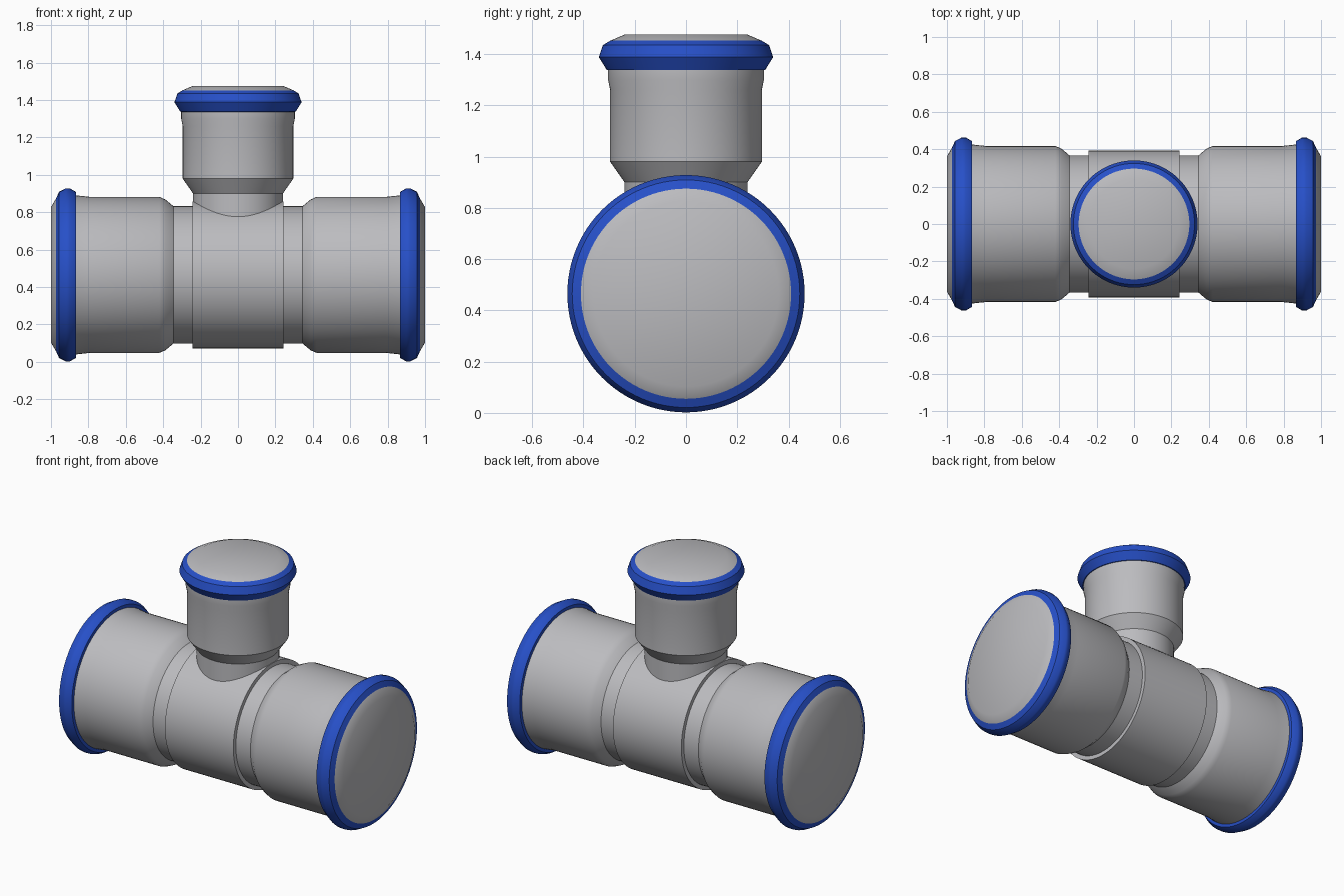
import bpy, bmesh, math
from mathutils import Matrix

cube = bpy.data.objects.get("Cube")
if cube:
    bpy.data.objects.remove(cube, do_unlink=True)

SEGMENTS = 96
AXIS_Z = 0.465


def make_material(name, rgb):
    mat = bpy.data.materials.new(name)
    mat.use_nodes = True
    color = (*rgb, 1.0)
    mat.diffuse_color = color
    mat.node_tree.nodes["Principled BSDF"].inputs["Base Color"].default_value = color
    return mat


steel = make_material("grey_steel", (0.50, 0.50, 0.52))
blue = make_material("blue_seal", (0.02, 0.08, 0.58))


def lathe(name, profile, mat, matrix, capped=False):
    """Turn (radius, height) points about z, optionally closing the far end."""
    bm = bmesh.new()
    rings = []
    for r, h in profile:
        angles = [2 * math.pi * i / SEGMENTS for i in range(SEGMENTS)]
        rings.append([bm.verts.new((r * math.cos(a), r * math.sin(a), h)) for a in angles])
    for low, high in zip(rings, rings[1:]):
        for i in range(SEGMENTS):
            j = (i + 1) % SEGMENTS
            bm.faces.new((low[i], low[j], high[j], high[i]))
    if capped:
        bm.faces.new(rings[-1])
    bm.transform(matrix)
    mesh = bpy.data.meshes.new(name)
    bm.to_mesh(mesh)
    bm.free()
    mesh.materials.append(mat)
    obj = bpy.data.objects.new(name, mesh)
    bpy.context.collection.objects.link(obj)
    bpy.ops.object.select_all(action="DESELECT")
    obj.select_set(True)
    bpy.context.view_layer.objects.active = obj
    bpy.ops.object.shade_smooth_by_angle(angle=math.radians(33))
    return obj


lift = Matrix.Translation((0, 0, AXIS_Z))

# Raised centre sleeve between the two narrow necks
half = [(0.393, 0.242), (0.367, 0.242), (0.367, 0.345)]
centre = [(r, -h) for r, h in reversed(half)] + half
lathe("centre_sleeve", centre, steel, lift @ Matrix.Rotation(math.pi / 2, 4, "Y"))

# Wide socket, seal ring and end cap on each side
for side, sign in (("left", 1), ("right", -1)):
    place = lift @ Matrix.Rotation(sign * math.pi / 2, 4, "Y")
    lathe(side + "_socket", [(0.367, 0.345), (0.403, 0.388), (0.417, 0.42),
                             (0.417, 0.79), (0.425, 0.865)], steel, place)
    lathe(side + "_seal", [(0.425, 0.865), (0.444, 0.867), (0.463, 0.90), (0.463, 0.92),
                           (0.444, 0.957), (0.41, 0.972)], blue, place)
    lathe(side + "_cap", [(0.41, 0.972), (0.362, 1.0)], steel, place, capped=True)

# Upright branch with its own seal and cap
upright = Matrix.Identity(4)
lathe("branch_pipe", [(0.24, 0.765), (0.24, 0.90), (0.296, 0.98),
                      (0.296, 1.26), (0.304, 1.30), (0.304, 1.337)], steel, upright)
lathe("branch_seal", [(0.304, 1.337), (0.309, 1.338), (0.34, 1.388),
                      (0.324, 1.435), (0.296, 1.452)], blue, upright)
lathe("branch_cap", [(0.296, 1.452), (0.24, 1.476)], steel, upright, capped=True)
